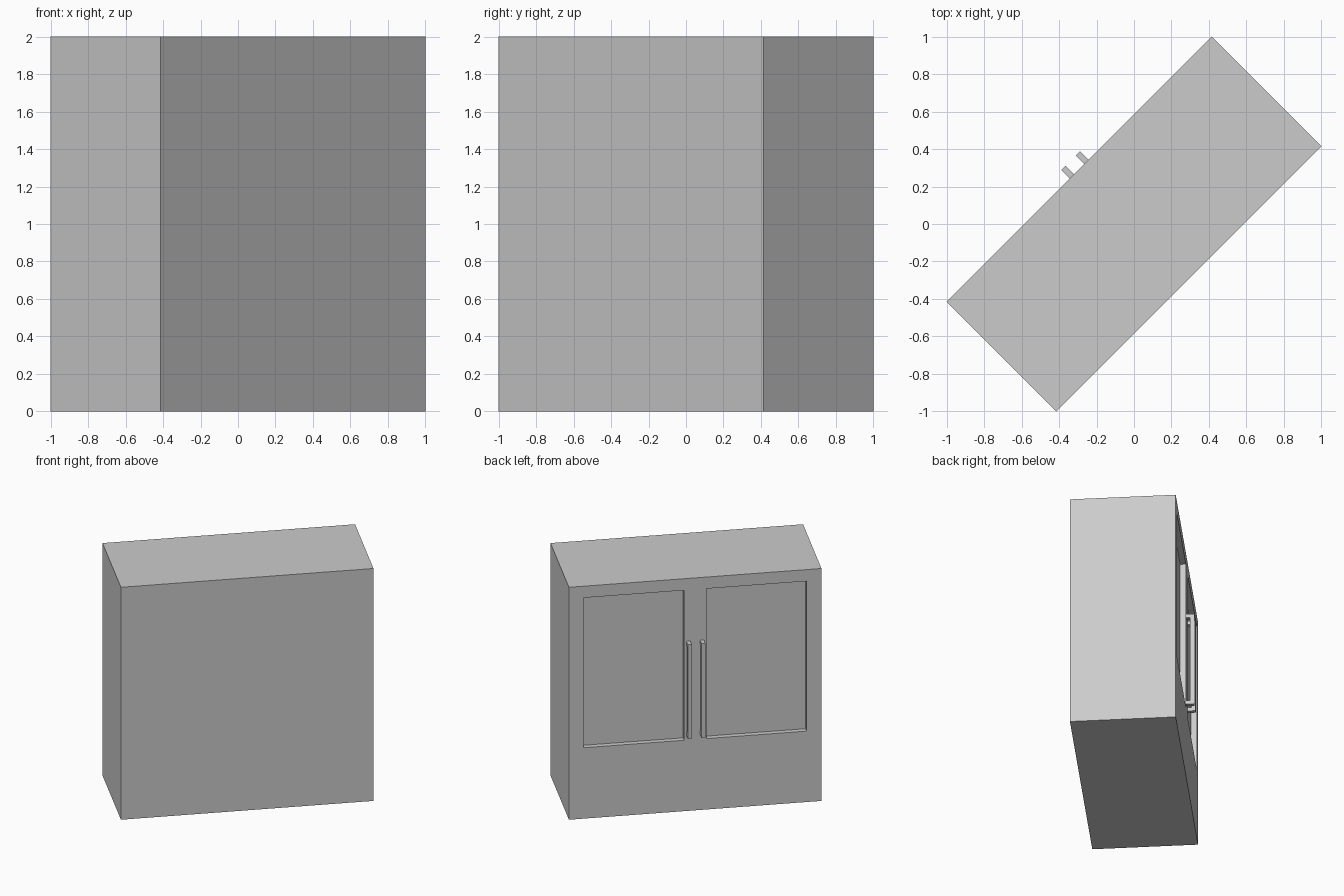
import bpy, bmesh, math
from mathutils import Matrix, Vector

cube = bpy.data.objects.get("Cube")
if cube:
    bpy.data.objects.remove(cube, do_unlink=True)

HALF_W, HALF_D, HEIGHT = 1.0, 0.414, 2.0
PANEL_IN, PANEL_OUT, PANEL_LOW, PANEL_TOP = 0.088, 0.883, 0.61, 1.9
RECESS = 0.045
TURN = Matrix.Rotation(math.radians(45), 4, "Z")

grey = bpy.data.materials.new("plain grey")
grey.use_nodes = True
grey.diffuse_color = (0.6, 0.6, 0.6, 1)
grey.node_tree.nodes["Principled BSDF"].inputs["Base Color"].default_value = (0.6, 0.6, 0.6, 1)


def add_box(bm, low, high):
    low, high = Vector(low), Vector(high)
    place = Matrix.Translation((low + high) / 2) @ Matrix.Diagonal((*(high - low), 1))
    bmesh.ops.create_cube(bm, size=1, matrix=place)


def finish(bm, name):
    bmesh.ops.recalc_face_normals(bm, faces=bm.faces)
    mesh = bpy.data.meshes.new(name)
    bm.to_mesh(mesh)
    bm.free()
    mesh.materials.append(grey)
    obj = bpy.data.objects.new(name, mesh)
    obj.matrix_world = TURN
    bpy.context.collection.objects.link(obj)


# Cabinet body with two recessed door panels
bm = bmesh.new()
add_box(bm, (-HALF_W, -HALF_D, 0), (HALF_W, HALF_D, HEIGHT))
cuts = [((s * u, 0, 0), (1, 0, 0)) for s in (-1, 1) for u in (PANEL_IN, PANEL_OUT)]
cuts += [((0, 0, z), (0, 0, 1)) for z in (PANEL_LOW, PANEL_TOP)]
for point, normal in cuts:
    bmesh.ops.bisect_plane(bm, geom=bm.verts[:] + bm.edges[:] + bm.faces[:],
                           plane_co=point, plane_no=normal)
bm.normal_update()
panels = []
for face in bm.faces:
    c = face.calc_center_median()
    if (face.normal.y > 0.9 and PANEL_IN < abs(c.x) < PANEL_OUT
            and PANEL_LOW < c.z < PANEL_TOP):
        panels.append(face)
bmesh.ops.inset_individual(bm, faces=panels, thickness=0, depth=-RECESS)
finish(bm, "cabinet_body")

# Square bar handles, each on two short posts
for side, name in ((-1, "right_handle"), (1, "left_handle")):
    a, b = sorted((side * 0.038, side * 0.07))
    bm = bmesh.new()
    add_box(bm, (a, HALF_D + 0.032, 0.65), (b, HALF_D + 0.064, 1.46))
    for z in (0.65, 1.428):
        add_box(bm, (a, HALF_D, z), (b, HALF_D + 0.032, z + 0.032))
    finish(bm, name)
